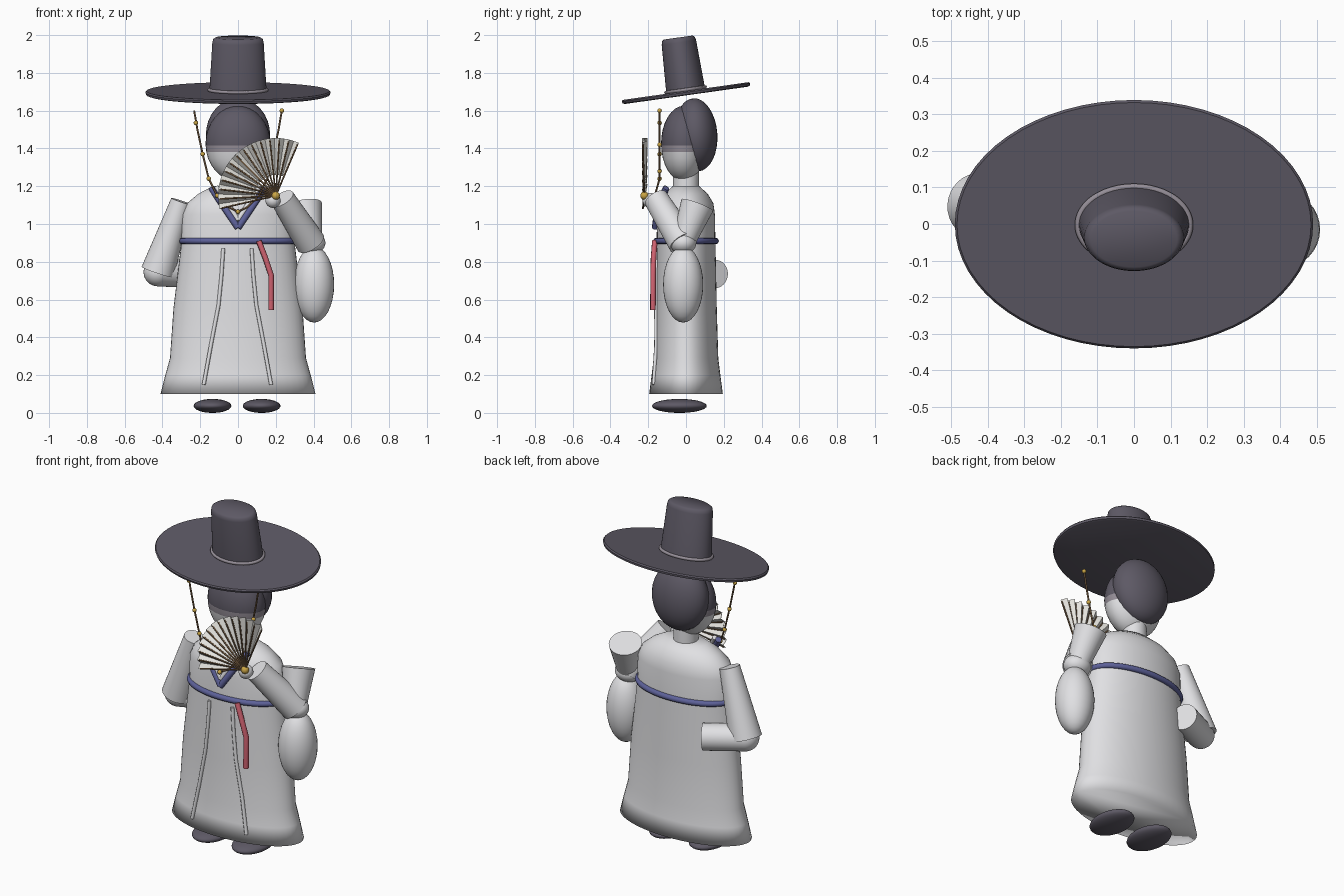
import bpy, bmesh, math
from mathutils import Matrix, Vector

if "Cube" in bpy.data.objects:
    bpy.data.objects.remove(bpy.data.objects["Cube"])


def material(name, r, g, b):
    m = bpy.data.materials.new(name)
    m.use_nodes = True
    m.diffuse_color = (r, g, b, 1)
    m.node_tree.nodes["Principled BSDF"].inputs["Base Color"].default_value = (r, g, b, 1)
    return m


WHITE = material("robe white", .75, .75, .77)
DARK = material("hat charcoal", .11, .1, .13)
BAND = material("band grey", .3, .27, .31)
BLUE = material("belt blue", .11, .12, .32)
RED = material("ribbon red", .62, .12, .16)
GOLD = material("bead gold", .6, .38, .06)
BROWN = material("wood brown", .17, .1, .05)
PAPER = material("fan paper", .78, .77, .73)


def finish(name, bm, *mats, angle=None):
    """Turn a bmesh into a named object; angle None keeps flat faces."""
    bmesh.ops.recalc_face_normals(bm, faces=bm.faces[:])
    me = bpy.data.meshes.new(name)
    bm.to_mesh(me)
    bm.free()
    for m in mats:
        me.materials.append(m)
    ob = bpy.data.objects.new(name, me)
    bpy.context.collection.objects.link(ob)
    if angle:
        bpy.ops.object.select_all(action='DESELECT')
        ob.select_set(True)
        bpy.context.view_layer.objects.active = ob
        bpy.ops.object.shade_smooth_by_angle(angle=math.radians(angle))
    return ob


def loft(name, rings, mat, angle=40, matrix=None, n=48):
    """Stack of ellipses (z, rx, ry) with closed ends."""
    bm = bmesh.new()
    loops = []
    for z, rx, ry in rings:
        turn = [2 * math.pi * i / n for i in range(n)]
        loops.append([bm.verts.new((rx * math.cos(t), ry * math.sin(t), z)) for t in turn])
    for a, b in zip(loops, loops[1:]):
        for i in range(n):
            j = (i + 1) % n
            bm.faces.new((a[i], a[j], b[j], b[i]))
    bm.faces.new(loops[0])
    bm.faces.new(loops[-1])
    if matrix:
        bm.transform(matrix)
    return finish(name, bm, mat, angle=angle)


def ellipsoid(name, centre, radii, *mats, tilt=0, cuts=(), n=32):
    """Ellipsoid, optionally split into colours at the given heights."""
    bm = bmesh.new()
    bmesh.ops.create_uvsphere(bm, u_segments=n, v_segments=n // 2, radius=1)
    bm.transform(Matrix.Translation(centre) @ Matrix.Rotation(tilt, 4, 'X')
                 @ Matrix.Diagonal((*radii, 1)))
    for z in cuts:
        geom = bm.verts[:] + bm.edges[:] + bm.faces[:]
        bmesh.ops.bisect_plane(bm, geom=geom, plane_co=(0, 0, z), plane_no=(0, 0, 1))
    for f in bm.faces:
        f.material_index = sum(f.calc_center_median().z > z for z in cuts)
    return finish(name, bm, *mats, angle=80)


def limb(name, a, b, ra, rb, mat=WHITE):
    """Tapered cylinder from a to b."""
    a, b = Vector(a), Vector(b)
    bm = bmesh.new()
    bmesh.ops.create_cone(bm, cap_ends=True, segments=32, radius1=ra, radius2=rb,
                          depth=(b - a).length)
    bm.transform(Matrix.Translation((a + b) / 2) @ (b - a).to_track_quat('Z', 'Y').to_matrix().to_4x4())
    return finish(name, bm, mat, angle=40)


def tube(name, points, radius, mat, closed=False):
    """Round cord through the points."""
    cu = bpy.data.curves.new(name, 'CURVE')
    cu.dimensions = '3D'
    cu.bevel_depth = radius
    cu.bevel_resolution = 2
    cu.use_fill_caps = True
    sp = cu.splines.new('POLY')
    sp.points.add(len(points) - 1)
    for p, co in zip(sp.points, points):
        p.co = (*co, 1)
    sp.use_cyclic_u = closed
    cu.materials.append(mat)
    ob = bpy.data.objects.new(name, cu)
    bpy.context.collection.objects.link(ob)
    bpy.ops.object.select_all(action='DESELECT')
    ob.select_set(True)
    bpy.context.view_layer.objects.active = ob
    bpy.ops.object.convert(target='MESH')
    bpy.ops.object.shade_smooth_by_angle(angle=math.radians(50))


def oval(rx, ry, z, matrix=Matrix(), n=64):
    turn = [2 * math.pi * i / n for i in range(n)]
    return [matrix @ Vector((rx * math.cos(t), ry * math.sin(t), z)) for t in turn]


# Robe
ROBE = [(.1, .41, .195), (.2, .385, .182), (.29, .36, .171), (.55, .342, .163), (.9, .3, .156),
        (1.05, .297, .153), (1.11, .27, .145), (1.16, .21, .115), (1.2, .135, .07)]
loft("robe", ROBE, WHITE, angle=120)


def robe_front(x, z):
    """Depth of the robe's front surface."""
    for (z0, a0, b0), (z1, a1, b1) in zip(ROBE, ROBE[1:]):
        if z0 <= z <= z1:
            k = (z - z0) / (z1 - z0)
            rx, ry = a0 + k * (a1 - a0), b0 + k * (b1 - b0)
            return -ry * math.sqrt(max(0, 1 - (x / rx) ** 2))


tube("belt", oval(.295, .157, .91), .017, BLUE, closed=True)
for side, word in ((-1, "right"), (1, "left")):
    # Robe seams, collar and shoes
    seam = [(side * x - .003, robe_front(x, z) - .003, z)
            for x, z in ((.075, .87), (.085, .72), (.1, .57), (.14, .36), (.178, .15))]
    tube(word + "_robe_seam", seam, .01, WHITE)
    tube(word + "_collar", [(side * .14, -.105, 1.19), (side * .075, -.15, 1.09), (0, -.163, .98)],
         .018, BLUE)
    tube(word + "_inner_collar", [(side * .115, -.105, 1.195), (side * .06, -.148, 1.115), (0, -.158, 1.02)],
         .014, WHITE)
    ellipsoid(word + "_shoe", (side * .13 - .005, -.035, .037), (.1, .145, .037), DARK)

# Hanging ribbon
tube("ribbon", [(.11, -.165, .91), (.145, -.172, .82), (.175, -.174, .73), (.175, -.175, .545)], .015, RED)

# Neck, head and hair
limb("neck", (0, 0, 1.17), (0, 0, 1.3), .068, .068)
ellipsoid("head", (0, -.012, 1.425), (.172, .12, .2), WHITE, BAND, DARK, cuts=(1.38, 1.415))
ellipsoid("hair", (0, .052, 1.472), (.17, .114, .194), DARK, tilt=math.radians(4))

# Tilted hat
HAT = Matrix.Translation((0, 0, 1.693)) @ Matrix.Rotation(math.radians(8), 4, 'X')
loft("hat_brim", [(-.012, .475, .328), (-.008, .487, .34), (.004, .49, .343), (.011, .484, .337)],
     DARK, matrix=HAT, n=64)
loft("hat_crown", [(0, .152, .104), (.27, .136, .092), (.288, .131, .088), (.297, .118, .077)],
     DARK, matrix=HAT)
tube("hat_band", oval(.153, .105, .018, HAT), .009, BAND, closed=True)

# Hat string with beads
half = [(.232, 1.6), (.215, 1.5), (.187, 1.37), (.155, 1.24), (.11, 1.15), (.05, 1.09)]
path = [(-x, z) for x, z in half] + [(0, 1.065)] + [(x, z) for x, z in reversed(half)]
tube("hat_string", [(x, -.14 if z > 1.17 else -.165, z) for x, z in path], .005, BROWN)
for i, (x, y, z) in enumerate([(-.223, -.14, 1.535), (-.187, -.14, 1.37), (-.155, -.14, 1.24),
                               (-.11, -.165, 1.15), (0, -.172, 1.065), (.16, -.14, 1.28),
                               (.2, -.14, 1.42), (.232, -.14, 1.6)]):
    ellipsoid(f"bead_{i + 1}", (x, y, z), (.012, .012, .012), GOLD, n=16)

# Right arm folded behind the back
elbow = (-.425, .05, .745)
limb("right_upper_sleeve", (-.3, .02, 1.12), elbow, .056, .09)
limb("right_lower_sleeve", elbow, (-.22, .155, .735), .075, .075)
ellipsoid("right_elbow", elbow, (.075, .075, .075), WHITE)

# Left arm raised, with a hanging sleeve
elbow = (.385, -.015, .9)
limb("left_upper_sleeve", (.355, .06, 1.1), elbow, .09, .06)
limb("left_lower_sleeve", elbow, (.235, -.16, 1.135), .08, .065)
ellipsoid("left_elbow", elbow, (.078, .07, .06), WHITE)
ellipsoid("left_hanging_sleeve", (.403, -.015, .68), (.106, .106, .202), WHITE)
ellipsoid("left_hand", (.185, -.19, 1.125), (.04, .04, .04), WHITE, n=24)

# Pleated fan around its pivot
PIVOT = Vector((.2, -.22, 1.15))
PLEATS = 26


def fan_point(i, r, y=0):
    t = math.radians(67 + (193 - 67) * i / PLEATS)
    return PIVOT + Vector((r * math.cos(t), y, r * math.sin(t)))


bm = bmesh.new()
edges = []
for i in range(PLEATS + 1):
    fold = .013 if i % 2 else -.013
    edges.append([bm.verts.new(fan_point(i, .11, fold * .5)), bm.verts.new(fan_point(i, .305, fold))])
for a, b in zip(edges, edges[1:]):
    bm.faces.new((a[0], a[1], b[1], b[0]))
fan = finish("fan_paper", bm, PAPER)
solid = fan.modifiers.new("thickness", 'SOLIDIFY')
solid.thickness = .003
for i in range(0, PLEATS + 1, 2):
    tube(f"fan_rib_{i // 2 + 1}", [fan_point(i, 0), fan_point(i, .11, -.004), fan_point(i, .295, -.008)],
         .0045, BROWN)
ellipsoid("fan_pivot", PIVOT, (.022, .022, .022), GOLD, n=16)
